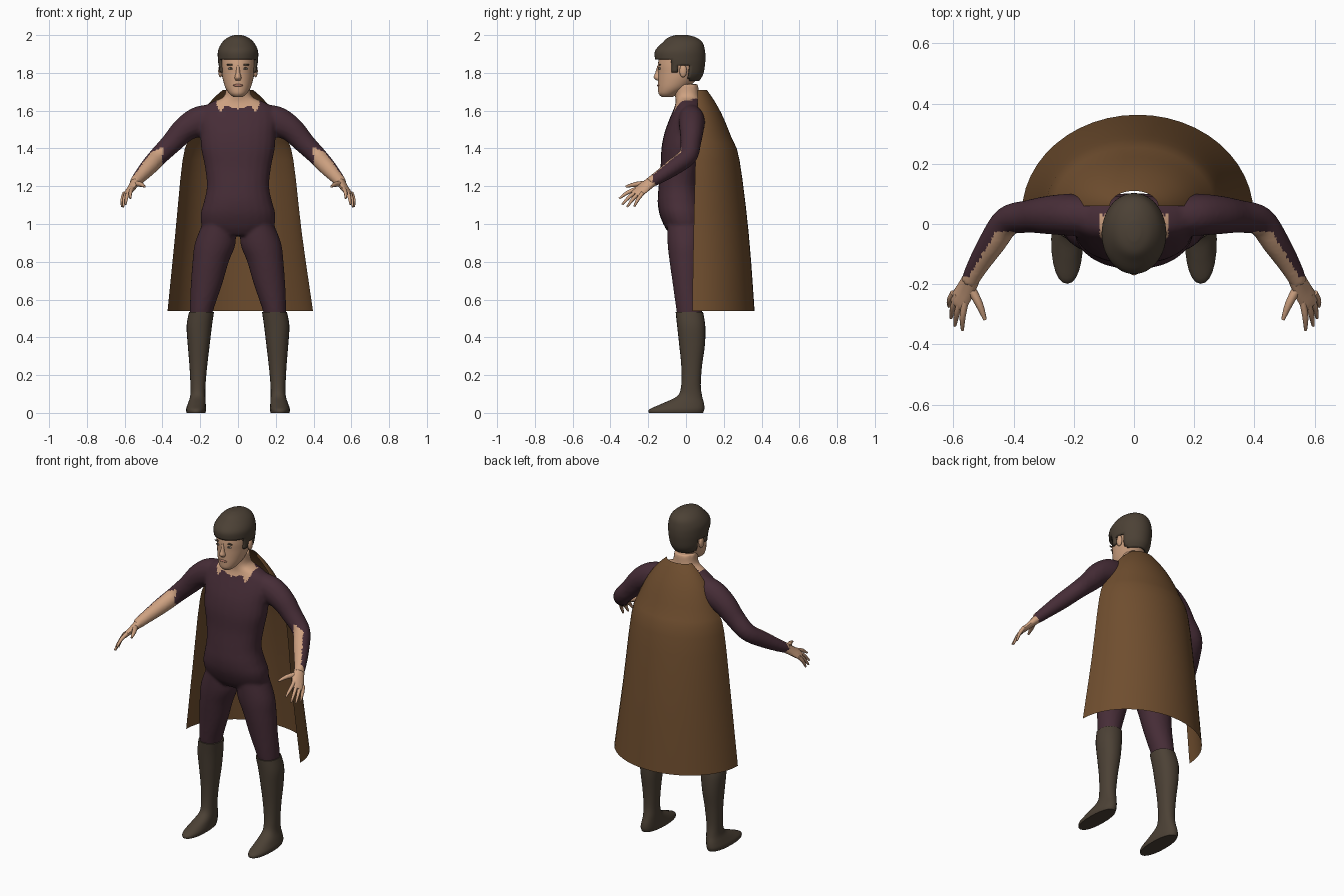
import bpy
import bmesh
import math
from mathutils import Vector

default_cube = bpy.data.objects.get("Cube")
if default_cube:
    bpy.data.objects.remove(default_cube)


def make_material(name, colour):
    material = bpy.data.materials.new(name)
    material.use_nodes = True
    rgba = (*colour, 1.0)
    material.diffuse_color = rgba
    material.node_tree.nodes["Principled BSDF"].inputs["Base Color"].default_value = rgba
    return material


SUIT = make_material("dark plum", (0.062, 0.026, 0.038))
SKIN = make_material("skin", (0.62, 0.36, 0.22))
DARK = make_material("dark umber", (0.072, 0.053, 0.036))
CAPE = make_material("cape brown", (0.16, 0.076, 0.028))
LIPS = make_material("lips", (0.45, 0.2, 0.14))
WHITE = make_material("eye white", (0.6, 0.52, 0.45))


def smooth_rows(rows, steps=4):
    """Catmull-Rom interpolation of rows of numbers."""
    result = []
    for i in range(len(rows) - 1):
        before, start, end = rows[max(i - 1, 0)], rows[i], rows[i + 1]
        after = rows[min(i + 2, len(rows) - 1)]
        for k in range(steps):
            t = k / steps
            result.append([b + 0.5 * t * (c - a + t * (2 * a - 5 * b + 4 * c - d + t * (3 * (b - c) + d - a)))
                           for a, b, c, d in zip(before, start, end, after)])
    return result + [list(rows[-1])]


def skin_rings(bm, rings, closed=True, caps=True):
    loops = [[bm.verts.new(point) for point in ring] for ring in rings]
    count = len(loops[0])
    for low, high in zip(loops, loops[1:]):
        for i in range(count if closed else count - 1):
            j = (i + 1) % count
            bm.faces.new((low[i], low[j], high[j], high[i]))
    if caps:
        bm.faces.new(loops[0])
        bm.faces.new(loops[-1])


def stack(bm, rows, side=1, sides=24, power=1.0):
    """Level rings; each row is x, z, half width, front y, back y."""
    def bend(value):
        return math.copysign(abs(value) ** power, value)
    rings = []
    for x, z, half, front, back in smooth_rows(rows):
        ring = []
        for i in range(sides):
            angle = math.tau * i / sides
            ring.append(Vector((side * (x + half * bend(math.cos(angle))),
                                (front + back) / 2 + (back - front) / 2 * bend(math.sin(angle)), z)))
        rings.append(ring)
    skin_rings(bm, rings)


def tube(bm, rows, side=1, sides=12, wide=(0, 0, 1), steps=4):
    """Rings across a path; each row is x, y, z, wide radius, thin radius."""
    rows = smooth_rows(rows, steps)
    centres = [Vector(row[:3]) for row in rows]
    rings = []
    for i, row in enumerate(rows):
        along = (centres[min(i + 1, len(rows) - 1)] - centres[max(i - 1, 0)]).normalized()
        across = Vector(wide)
        across = (across - along * across.dot(along)).normalized()
        third = along.cross(across)
        ring = []
        for k in range(sides):
            angle = math.tau * k / sides
            point = centres[i] + across * row[3] * math.cos(angle) + third * row[4] * math.sin(angle)
            ring.append(Vector((point.x * side, point.y, point.z)))
        rings.append(ring)
    skin_rings(bm, rings)


def finish(name, bm, *materials):
    bmesh.ops.recalc_face_normals(bm, faces=bm.faces[:])
    mesh = bpy.data.meshes.new(name)
    bm.to_mesh(mesh)
    bm.free()
    for material in materials:
        mesh.materials.append(material)
    mesh.shade_smooth()
    mesh.set_sharp_from_angle(angle=math.radians(50))
    obj = bpy.data.objects.new(name, mesh)
    bpy.context.scene.collection.objects.link(obj)
    return obj


def ellipsoid(name, centre, radii, material):
    bm = bmesh.new()
    bmesh.ops.create_uvsphere(bm, u_segments=12, v_segments=8, radius=1)
    bmesh.ops.scale(bm, vec=radii, verts=bm.verts[:])
    bmesh.ops.translate(bm, vec=centre, verts=bm.verts[:])
    return finish(name, bm, material)


# Body: torso, neck, arms and thighs fused into one surface
bm = bmesh.new()
stack(bm, [(0, 0.94, 0.10, -0.08, 0.07), (0, 0.98, 0.185, -0.11, 0.10), (0, 1.05, 0.198, -0.14, 0.10),
           (0, 1.12, 0.18, -0.15, 0.085), (0, 1.2, 0.165, -0.145, 0.07), (0, 1.3, 0.175, -0.135, 0.08),
           (0, 1.4, 0.195, -0.13, 0.09), (0, 1.48, 0.2, -0.115, 0.095), (0, 1.55, 0.205, -0.09, 0.095),
           (0, 1.61, 0.19, -0.065, 0.095), (0, 1.645, 0.14, -0.055, 0.085), (0, 1.675, 0.075, -0.058, 0.07),
           (0, 1.74, 0.062, -0.07, 0.065)], power=0.9)
for side in (1, -1):
    tube(bm, [(0.1, 0.02, 1.58, 0.06, 0.06), (0.2, 0.03, 1.545, 0.08, 0.07), (0.28, 0.03, 1.503, 0.068, 0.065),
              (0.35, 0.025, 1.43, 0.057, 0.055), (0.42, 0.01, 1.36, 0.05, 0.05), (0.47, -0.06, 1.305, 0.046, 0.046),
              (0.52, -0.14, 1.25, 0.036, 0.036), (0.548, -0.195, 1.217, 0.029, 0.029)],
         side, sides=16, wide=(0.7, 0, 0.7))
    stack(bm, [(0.1, 1.02, 0.08, -0.10, 0.09), (0.12, 0.9, 0.108, -0.098, 0.095), (0.145, 0.8, 0.096, -0.087, 0.09),
               (0.167, 0.68, 0.083, -0.07, 0.08), (0.192, 0.55, 0.063, -0.052, 0.085),
               (0.197, 0.5, 0.055, -0.043, 0.08)], side)
rough = finish("rough_body", bm)
remesh = rough.modifiers.new("Fuse", "REMESH")
remesh.mode = "VOXEL"
remesh.voxel_size = 0.01
relax = rough.modifiers.new("Relax", "SMOOTH")
relax.iterations = 3
depsgraph = bpy.context.evaluated_depsgraph_get()
body_mesh = bpy.data.meshes.new_from_object(rough.evaluated_get(depsgraph))
bpy.data.objects.remove(rough)
body_mesh.name = "body"
body_mesh.materials.clear()
body_mesh.materials.append(SUIT)
body_mesh.materials.append(SKIN)


def is_bare(centre, normal):
    x, y, z = abs(centre.x), centre.y, centre.z
    if x > 0.4 and z < 1.45:  # inner forearm, sleeve along the outside
        inward = Vector((-0.7 * math.copysign(1, centre.x), -0.65, 0.25))
        return y < -0.178 or (y < -0.025 and normal.dot(inward) > 0.15)
    if x > 0.115:
        return False
    if y > 0.03:
        return z > 1.665
    return z > 1.61 + 0.25 * x - max(0, 0.045 - 2 * abs(x - 0.092))  # pointed neckline


for face in body_mesh.polygons:
    face.material_index = int(is_bare(face.center, face.normal))
body_mesh.shade_smooth()
bpy.context.scene.collection.objects.link(bpy.data.objects.new("body", body_mesh))

# Boots and hands, one per side
index_base, pinky_base = Vector((0.562, -0.276, 1.178)), Vector((0.603, -0.238, 1.15))
finger_tips = [(0.57, -0.353, 1.135), (0.595, -0.338, 1.103), (0.608, -0.312, 1.09), (0.615, -0.274, 1.092)]
for side, label in ((1, "left"), (-1, "right")):
    bm = bmesh.new()
    stack(bm, [(0.193, 0.535, 0.066, -0.055, 0.09), (0.205, 0.46, 0.067, -0.047, 0.102),
               (0.208, 0.36, 0.058, -0.036, 0.1), (0.21, 0.25, 0.047, -0.025, 0.085),
               (0.212, 0.15, 0.04, -0.025, 0.078), (0.213, 0.09, 0.04, -0.045, 0.085),
               (0.218, 0.05, 0.047, -0.125, 0.095), (0.222, 0.02, 0.053, -0.192, 0.097),
               (0.222, 0.0, 0.05, -0.197, 0.09)], side, power=0.9)
    finish(label + "_boot", bm, DARK)

    bm = bmesh.new()
    tube(bm, [(0.54, -0.18, 1.225, 0.03, 0.026), (0.56, -0.22, 1.195, 0.036, 0.019),
              (0.583, -0.258, 1.165, 0.037, 0.014), (0.59, -0.27, 1.156, 0.03, 0.009)],
         side, wide=index_base - pinky_base)
    for i, tip in enumerate(finger_tips):
        tip = Vector(tip)
        base = index_base.lerp(pinky_base, i / 3)
        base += (base - tip) * 0.25
        middle = base.lerp(tip, 0.55) + Vector((0.004, 0, 0.007))
        tube(bm, [(*base, 0.011, 0.011), (*middle, 0.010, 0.010), (*tip, 0.005, 0.005)], side, sides=8, steps=3)
    tube(bm, [(0.55, -0.2, 1.213, 0.016, 0.016), (0.515, -0.265, 1.21, 0.013, 0.013),
              (0.495, -0.318, 1.198, 0.006, 0.006)], side, sides=8, steps=3)
    finish(label + "_hand", bm, SKIN)

    # Ear, eye and eyebrow
    ellipsoid(label + "_ear", (side * 0.093, -0.015, 1.81), (0.012, 0.02, 0.034), SKIN)
    ellipsoid(label + "_eye", (side * 0.038, -0.139, 1.823), (0.015, 0.005, 0.006), WHITE)
    ellipsoid(label + "_pupil", (side * 0.038, -0.142, 1.824), (0.007, 0.004, 0.006), DARK)
    ellipsoid(label + "_eyebrow", (side * 0.04, -0.138, 1.843), (0.022, 0.005, 0.005), DARK)

# Head, nose and mouth
bm = bmesh.new()
stack(bm, [(0, 1.673, 0.025, -0.13, -0.07), (0, 1.69, 0.046, -0.145, -0.04), (0, 1.72, 0.066, -0.148, 0.01),
           (0, 1.76, 0.079, -0.148, 0.05), (0, 1.80, 0.086, -0.148, 0.075), (0, 1.85, 0.09, -0.148, 0.085),
           (0, 1.92, 0.085, -0.13, 0.08), (0, 1.96, 0.05, -0.09, 0.05)], sides=32)
finish("head", bm, SKIN)
bm = bmesh.new()
stack(bm, [(0, 1.84, 0.009, -0.151, -0.12), (0, 1.80, 0.012, -0.163, -0.12), (0, 1.775, 0.018, -0.171, -0.12),
           (0, 1.76, 0.014, -0.156, -0.12)], sides=12)
finish("nose", bm, SKIN)
ellipsoid("mouth", (0, -0.145, 1.734), (0.027, 0.008, 0.007), LIPS)

# Hair: a cap trimmed around the face and ears
bm = bmesh.new()
stack(bm, [(0, 1.75, 0.072, -0.13, 0.065), (0, 1.79, 0.095, -0.15, 0.09), (0, 1.84, 0.103, -0.155, 0.1),
           (0, 1.88, 0.107, -0.165, 0.103), (0, 1.92, 0.105, -0.162, 0.1), (0, 1.96, 0.085, -0.125, 0.088),
           (0, 1.987, 0.055, -0.095, 0.055), (0, 2.0, 0.02, -0.055, 0.01)], sides=48)


def hair_line(y):
    if y < -0.08:
        return 1.868
    if y < -0.04:
        return 1.80
    return 1.84 if y < 0.015 else 1.757


trimmed = [face for face in bm.faces
           if face.calc_center_median().z < hair_line(face.calc_center_median().y)]
bmesh.ops.delete(bm, geom=trimmed, context="FACES")
hair = finish("hair", bm, DARK)
thickness = hair.modifiers.new("Thickness", "SOLIDIFY")
thickness.thickness = 0.014
thickness.offset = -1

# Cape: half rings widening from the neck to the hem; rows are z, x, half width, edge y, depth
cape_rows = [(1.71, 0, 0.08, 0.06, 0.05), (1.66, 0, 0.135, 0.06, 0.085), (1.58, 0, 0.195, 0.06, 0.13),
             (1.46, 0, 0.255, 0.055, 0.185), (1.34, 0, 0.293, 0.05, 0.233), (0.95, 0.003, 0.335, 0.04, 0.292),
             (0.54, 0.012, 0.385, 0.033, 0.33)]
bm = bmesh.new()
segments = 24
skin_rings(bm, [[(x + half * math.cos(math.pi * i / segments), edge + depth * math.sin(math.pi * i / segments), z)
                 for i in range(segments + 1)]
                for z, x, half, edge, depth in smooth_rows(cape_rows, 3)], closed=False, caps=False)
finish("cape", bm, CAPE)
